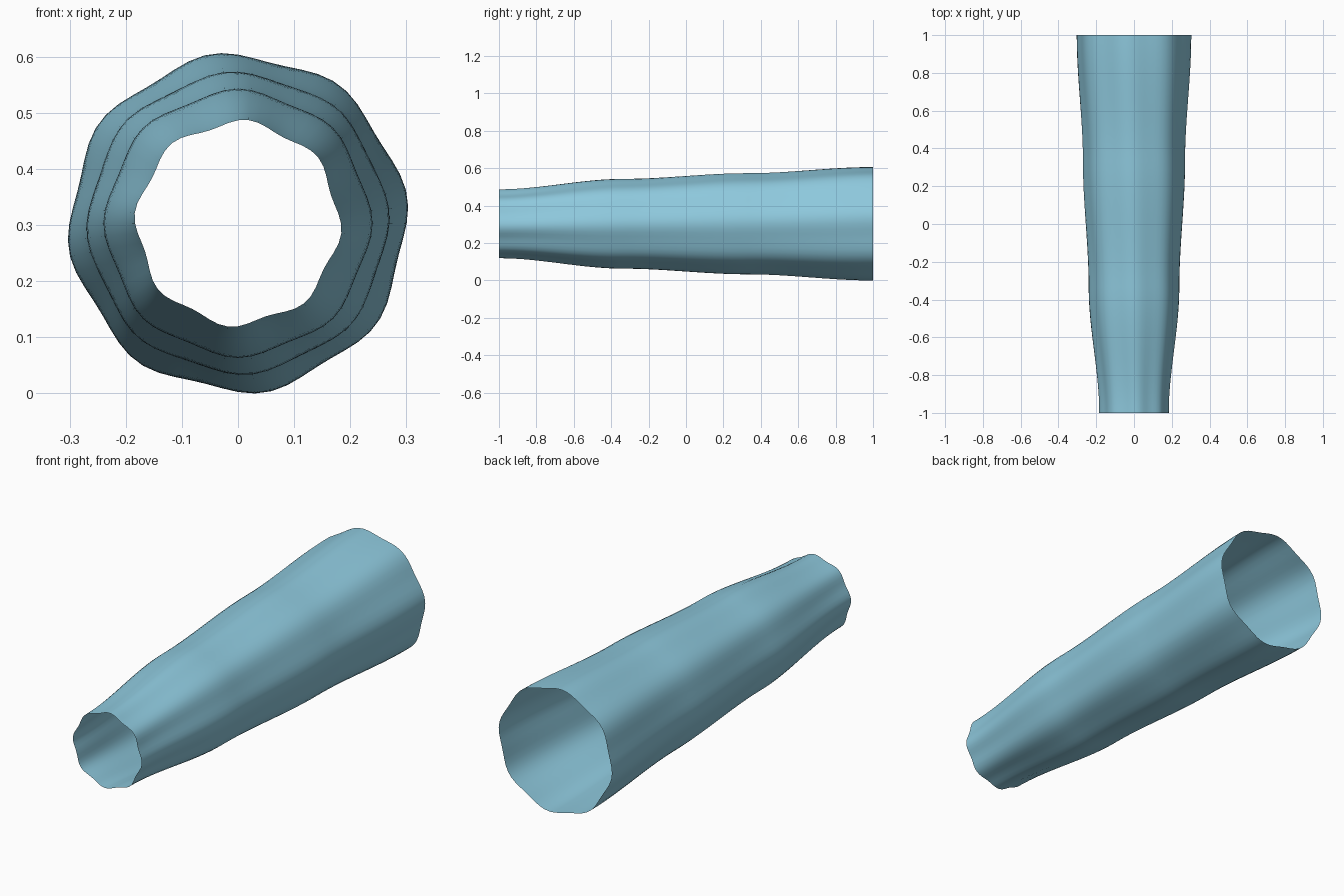
import bpy, bmesh, math

if "Cube" in bpy.data.objects:
    bpy.data.objects.remove(bpy.data.objects["Cube"])

SIDES, RINGS = 64, 49
CENTER_Z = 0.303
# control sections: radius, lobe height, lobe phase in degrees
SECTIONS = [(0.179, 0.006, 40), (0.235, 0.005, 45), (0.266, 0.005, 49), (0.2985, 0.007, 54)]


def section_at(t):
    """Ease between neighbouring control sections, t from 0 to 1."""
    s = t * (len(SECTIONS) - 1)
    i = min(int(s), len(SECTIONS) - 2)
    f = s - i
    e = f * f * (3 - 2 * f)
    k = [e, f, f]
    return [a + (b - a) * w for a, b, w in zip(SECTIONS[i], SECTIONS[i + 1], k)]


# twisted, eight-lobed open tube
bm = bmesh.new()
rings = []
for j in range(RINGS):
    t = j / (RINGS - 1)
    radius, lobe, phase = section_at(t)
    ring = []
    for i in range(SIDES):
        a = 2 * math.pi * i / SIDES
        r = radius + lobe * math.cos(8 * (a - math.radians(phase)))
        ring.append(bm.verts.new((r * math.cos(a), -1 + 2 * t, CENTER_Z + r * math.sin(a))))
    rings.append(ring)
for lower, upper in zip(rings, rings[1:]):
    for i in range(SIDES):
        n = (i + 1) % SIDES
        bm.faces.new((lower[i], upper[i], upper[n], lower[n]))
bmesh.ops.recalc_face_normals(bm, faces=bm.faces)
# make sure the wall faces outward
bm.normal_update()
f = bm.faces[0]
c = f.calc_center_median()
if f.normal.x * c.x + f.normal.z * (c.z - CENTER_Z) < 0:
    bmesh.ops.reverse_faces(bm, faces=bm.faces)
# rest on the ground
low = min(v.co.z for v in bm.verts)
bmesh.ops.translate(bm, verts=bm.verts, vec=(0, 0, -low))

mesh = bpy.data.meshes.new("tapered_tube")
bm.to_mesh(mesh)
bm.free()
for p in mesh.polygons:
    p.use_smooth = True

blue = bpy.data.materials.new("light_blue")
blue.diffuse_color = (0.27, 0.58, 0.72, 1)
blue.use_nodes = True
blue.node_tree.nodes["Principled BSDF"].inputs["Base Color"].default_value = blue.diffuse_color
mesh.materials.append(blue)
tube = bpy.data.objects.new("tapered_tube", mesh)
bpy.context.collection.objects.link(tube)
